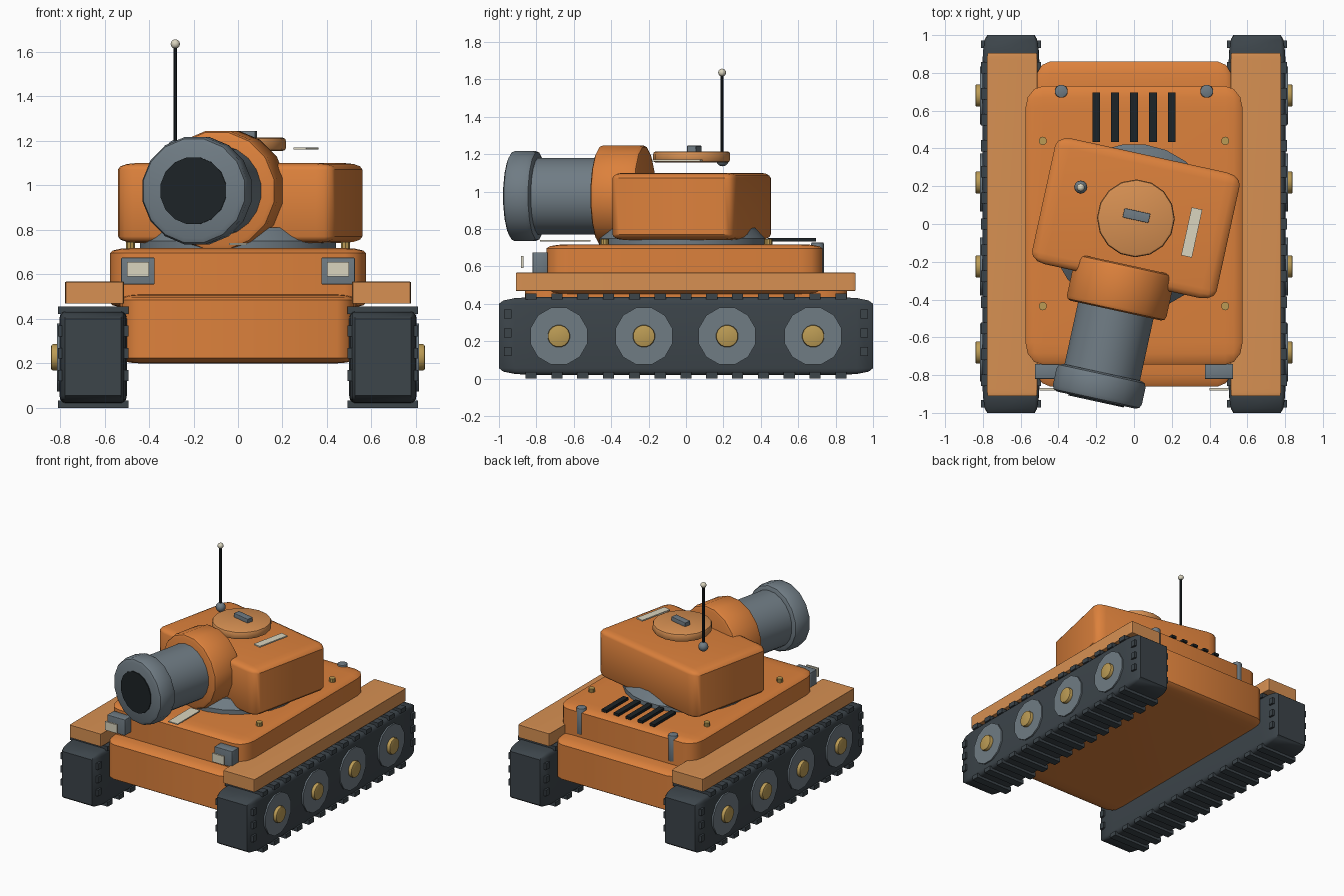
import bpy, bmesh, math
from mathutils import Matrix, Vector

if "Cube" in bpy.data.objects:
    bpy.data.objects.remove(bpy.data.objects["Cube"])


def mat(name, r, g, b):
    m = bpy.data.materials.new(name)
    m.diffuse_color = (r, g, b, 1)
    m.use_nodes = True
    m.node_tree.nodes["Principled BSDF"].inputs["Base Color"].default_value = m.diffuse_color
    return m


ORANGE = mat("orange_paint", 0.72, 0.22, 0.045)
LIGHT = mat("light_orange", 0.68, 0.28, 0.085)
STEEL = mat("steel", 0.16, 0.2, 0.23)
DARK = mat("dark_rubber", 0.045, 0.058, 0.068)
BLACK = mat("black", 0.012, 0.017, 0.02)
BRASS = mat("brass", 0.5, 0.33, 0.09)
CREAM = mat("cream", 0.7, 0.66, 0.52)

ID = Matrix.Identity(4)
# The turret and everything on it is turned about z
TURRET = Matrix.Translation((0.01, 0.03, 0)) @ Matrix.Rotation(-0.215, 4, 'Z')


def finish(bm, name, material, m=ID):
    bm.transform(m)
    bmesh.ops.recalc_face_normals(bm, faces=bm.faces)
    me = bpy.data.meshes.new(name)
    bm.to_mesh(me)
    bm.free()
    me.materials.append(material)
    ob = bpy.data.objects.new(name, me)
    bpy.context.collection.objects.link(ob)
    bpy.ops.object.select_all(action='DESELECT')
    ob.select_set(True)
    bpy.context.view_layer.objects.active = ob
    bpy.ops.object.shade_smooth_by_angle(angle=math.radians(35))
    return ob


def add_box(bm, lo, hi, bevel=0.0):
    """Box from corner to corner; bevel is a fraction of each dimension."""
    lo, hi = Vector(lo), Vector(hi)
    part = bmesh.new()
    bmesh.ops.create_cube(part, size=1)
    if bevel:
        bmesh.ops.bevel(part, geom=part.edges[:], offset=bevel, segments=3,
                        profile=0.5, affect='EDGES')
    part.transform(Matrix.Translation((lo + hi) / 2) @ Matrix.Diagonal((*(hi - lo), 1)))
    tmp = bpy.data.meshes.new("tmp")
    part.to_mesh(tmp)
    part.free()
    bm.from_mesh(tmp)
    bpy.data.meshes.remove(tmp)


def box(name, lo, hi, material, bevel=0.0, m=ID):
    bm = bmesh.new()
    add_box(bm, lo, hi, bevel)
    return finish(bm, name, material, m)


def lathe(name, profile, material, n=16, m=ID):
    """Closed solid of revolution about local z from (radius, height) points."""
    bm = bmesh.new()
    rings = [[bm.verts.new((r * math.cos(2 * math.pi * (i + 0.5) / n),
                            r * math.sin(2 * math.pi * (i + 0.5) / n), z))
              for i in range(n)] for r, z in profile]
    for a, b in zip(rings, rings[1:]):
        for i in range(n):
            bm.faces.new((a[i], a[(i + 1) % n], b[(i + 1) % n], b[i]))
    bm.faces.new(rings[0])
    bm.faces.new(rings[-1])
    return finish(bm, name, material, m)


def rod(r, z0, z1, c=0.0):
    """Profile of a cylinder with softened rims."""
    if not c:
        return [(r, z0), (r, z1)]
    return [(r - c, z0), (r - 0.3 * c, z0 + 0.3 * c), (r, z0 + c),
            (r, z1 - c), (r - 0.3 * c, z1 - 0.3 * c), (r - c, z1)]


def ball(name, pos, r, material, m=ID):
    bm = bmesh.new()
    bmesh.ops.create_uvsphere(bm, u_segments=12, v_segments=8, radius=r)
    return finish(bm, name, material, m @ Matrix.Translation(pos))


# Hull
box("lower_hull", (-0.53, -0.86, 0.2), (0.53, 0.86, 0.51), ORANGE, 0.08)
box("upper_hull", (-0.575, -0.745, 0.45), (0.575, 0.73, 0.718), ORANGE, 0.08)

# Running gear, both sides
for s, side in ((-1, "left"), (1, "right")):
    def xs(a, b):
        return (min(s * a, s * b), max(s * a, s * b))
    x0, x1 = xs(0.5, 0.803)
    box(side + "_track", (x0, -1, 0.02), (x1, 1, 0.435), DARK, 0.085)
    # Track cleats on top, bottom and ends
    x0, x1 = xs(0.493, 0.81)
    bm = bmesh.new()
    for i in range(13):
        y = -0.828 + i * 0.138
        for z in (0.0, 0.422):
            add_box(bm, (x0, y - 0.03, z), (x1, y + 0.03, z + 0.034))
    for y in (-0.952, 0.952):
        for z in (0.145, 0.245, 0.345):
            add_box(bm, (x0, y - 0.02, z - 0.024), (x1, y + 0.02, z + 0.024))
    finish(bm, side + "_track_cleats", DARK)
    # Fender
    x0, x1 = xs(0.512, 0.778)
    box(side + "_fender", (x0, -0.91, 0.468), (x1, 0.905, 0.567), LIGHT, 0.02)
    # Wheels and hubs
    turn = Matrix.Rotation(s * math.pi / 2, 4, 'Y')
    for i, y in enumerate((-0.68, -0.225, 0.22, 0.68)):
        m = Matrix.Translation((0, y, 0.227)) @ turn
        lathe(f"{side}_wheel_{i}", rod(0.158, 0.74, 0.814), STEEL, 12, m)
        lathe(f"{side}_hub_{i}", rod(0.06, 0.78, 0.84, 0.008), BRASS, 16, m)
    # Headlights
    x0, x1 = xs(0.375, 0.525)
    box(side + "_headlight", (x0, -0.82, 0.555), (x1, -0.74, 0.675), STEEL, 0.03)
    x0, x1 = xs(0.4, 0.5)
    box(side + "_headlight_lens", (x0, -0.882, 0.59), (x1, -0.868, 0.655), CREAM)
    # Rear exhaust pipes
    lathe(side + "_exhaust", rod(0.035, 0.53, 0.728, 0.006), STEEL, 12,
          Matrix.Translation((s * 0.385, 0.703, 0)))
    # Deck bolts
    for j, y in enumerate((-0.435, 0.44)):
        lathe(f"{side}_deck_bolt_{j}", rod(0.022, 0.71, 0.745), BRASS, 10,
              Matrix.Translation((s * 0.483, y, 0)))

# Deck details
for i in range(5):
    x = (i - 2) * 0.1
    box(f"engine_vent_{i}", (x - 0.021, 0.435, 0.733), (x + 0.021, 0.695, 0.752), BLACK)
box("deck_stripe", (-0.04, -0.78, 0.733), (0.04, -0.51, 0.741), CREAM)

# Turret body
lathe("turret_ring", [(0.445, 0.7), (0.445, 0.75), (0.39, 0.81)], STEEL, 24,
      Matrix.Translation((0, -0.02, 0)))
box("turret", (-0.5, -0.34, 0.742), (0.5, 0.34, 1.1), ORANGE, 0.08, TURRET)

# Gun, built along the turret's forward direction
GUN = TURRET @ Matrix.Translation((0, 0, 0.976)) @ Matrix.Rotation(math.pi / 2, 4, 'X')
lathe("gun_mantlet", rod(0.275, 0.25, 0.5, 0.025), ORANGE, 16, GUN)
lathe("gun_barrel", rod(0.207, 0.4, 0.9), STEEL, 20, GUN)
lathe("muzzle", rod(0.246, 0.835, 0.985, 0.03), STEEL, 16, GUN)
lathe("muzzle_bore", rod(0.153, 0.95, 0.992), BLACK, 16, GUN)

# Turret roof details
lathe("hatch", rod(0.206, 1.155, 1.215, 0.015), LIGHT, 16, TURRET)
box("hatch_handle", (-0.07, -0.01, 1.2), (0.07, 0.04, 1.245), STEEL, 0.05, TURRET)
box("roof_stripe", (0.276, -0.14, 1.161), (0.334, 0.12, 1.171), CREAM, 0, TURRET)

# Antenna
ball("antenna_base", (-0.282, 0.195, 1.17), 0.035, STEEL)
lathe("antenna_rod", rod(0.009, 1.16, 1.63), BLACK, 8, Matrix.Translation((-0.282, 0.193, 0)))
ball("antenna_tip", (-0.282, 0.193, 1.636), 0.021, CREAM)
